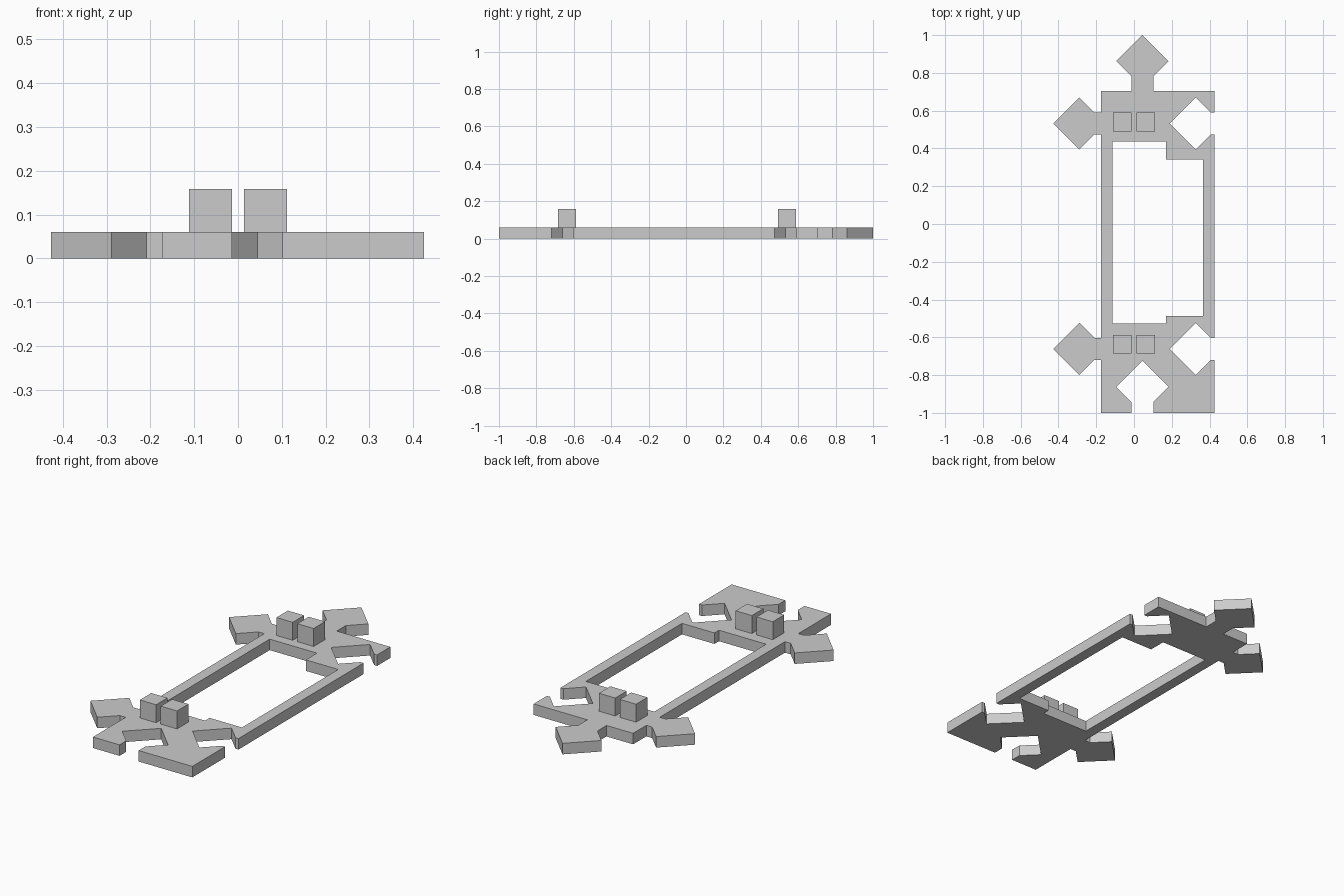
import bpy
import bmesh
from mathutils import Vector

if "Cube" in bpy.data.objects:
    bpy.data.objects.remove(bpy.data.objects["Cube"], do_unlink=True)

THICK = 0.06      # plate thickness
HALF = 0.138      # half diagonal of a connector diamond
NECK = 0.058      # half width of a connector neck
LEFT, RIGHT, FRONT, BACK = -0.174, 0.425, -1.0, 0.704
MID_X = 0.044
ROWS = (-0.661, 0.532)

# One flat grey material
grey = bpy.data.materials.new("plain grey")
colour = (0.6, 0.6, 0.6, 1.0)
grey.diffuse_color = colour
grey.use_nodes = True
grey.node_tree.nodes["Principled BSDF"].inputs["Base Color"].default_value = colour


def make_object(name, bm):
    bmesh.ops.recalc_face_normals(bm, faces=bm.faces)
    mesh = bpy.data.meshes.new(name)
    bm.to_mesh(mesh)
    bm.free()
    mesh.materials.append(grey)
    obj = bpy.data.objects.new(name, mesh)
    bpy.context.collection.objects.link(obj)
    return obj


def connector(centre, tip, travel, base):
    """Outline of a diamond on a neck, used for both tabs and notches."""
    c, d, t = Vector(centre), Vector(tip), Vector(travel)
    return [c - d * base - t * NECK,
            c - d * (HALF - NECK) - t * NECK,
            c - t * HALF,
            c + d * HALF,
            c + t * HALF,
            c - d * (HALF - NECK) + t * NECK,
            c - d * base + t * NECK]


def add_loop(bm, points):
    verts = [bm.verts.new((p[0], p[1], 0)) for p in points]
    return [bm.edges.new((v, verts[i - 1])) for i, v in enumerate(verts)]


# Outer outline, counter-clockwise: notches at front and left, tabs at back and right
outer = [(LEFT, FRONT)]
outer += connector((MID_X, -0.862), (0, 1), (1, 0), -0.862 - FRONT)
outer += [(RIGHT, FRONT)]
for y in ROWS:
    outer += connector((0.327, y), (-1, 0), (0, 1), RIGHT - 0.327)
outer += [(RIGHT, BACK)]
outer += connector((MID_X, 0.862), (0, 1), (-1, 0), 0.862 - BACK)
outer += [(LEFT, BACK)]
for y in reversed(ROWS):
    outer += connector((-0.289, y), (-1, 0), (0, -1), LEFT + 0.289)

# Stepped central opening
inner = [(-0.115, -0.526), (0.17, -0.526), (0.17, -0.487), (0.365, -0.487),
         (0.365, 0.341), (0.17, 0.341), (0.17, 0.437), (-0.115, 0.437)]

# Interlocking plate
bm = bmesh.new()
edges = add_loop(bm, outer) + add_loop(bm, inner)
bmesh.ops.triangle_fill(bm, edges=edges, use_beauty=True)
top = bmesh.ops.extrude_face_region(bm, geom=bm.faces[:])["geom"]
bmesh.ops.translate(bm, vec=(0, 0, THICK),
                    verts=[g for g in top if isinstance(g, bmesh.types.BMVert)])
make_object("interlocking_plate", bm)

# Pairs of raised cubes
SIZE = 0.098
for row, y in (("front", -0.636), ("back", 0.54)):
    for side, x in (("right", -0.063), ("left", 0.063)):
        bm = bmesh.new()
        bmesh.ops.create_cube(bm, size=SIZE)
        block = make_object(f"{row}_{side}_block", bm)
        block.location = (x, y, THICK + SIZE / 2)
